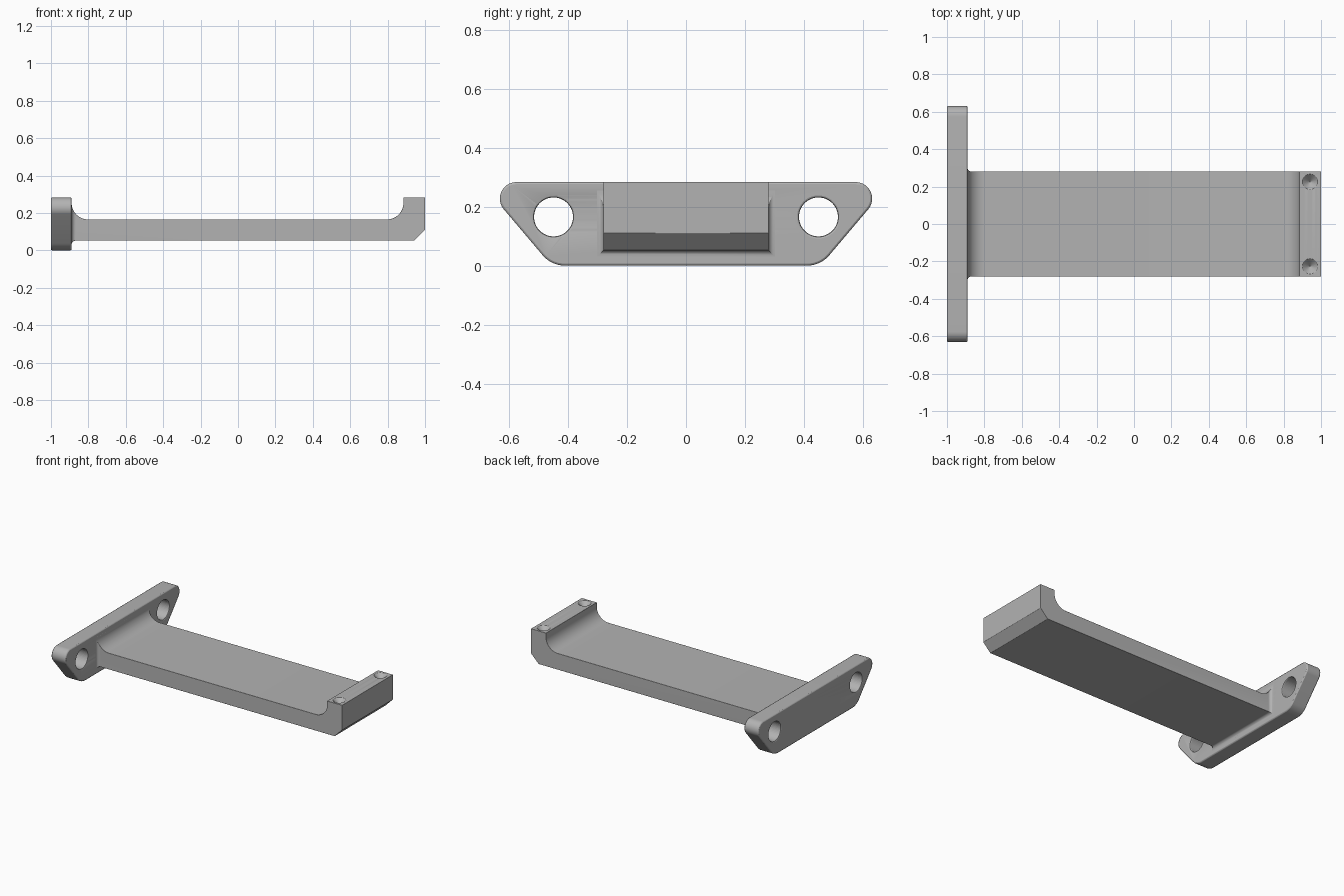
import bpy, bmesh
from math import sin, cos, pi, radians

cube = bpy.data.objects.get("Cube")
if cube:
    bpy.data.objects.remove(cube, do_unlink=True)

grey = bpy.data.materials.new("plain_grey")
grey.use_nodes = True
grey.diffuse_color = (0.45, 0.45, 0.45, 1)
grey.node_tree.nodes["Principled BSDF"].inputs["Base Color"].default_value = (0.45, 0.45, 0.45, 1)


def make(name, bm):
    bmesh.ops.recalc_face_normals(bm, faces=bm.faces)
    mesh = bpy.data.meshes.new(name)
    bm.to_mesh(mesh)
    bm.free()
    mesh.materials.append(grey)
    obj = bpy.data.objects.new(name, mesh)
    bpy.context.collection.objects.link(obj)
    return obj


def arc(cx, cy, r, a0, a1, n=10):
    angles = [radians(a0 + (a1 - a0) * i / n) for i in range(n + 1)]
    return [(cx + r * cos(a), cy + r * sin(a)) for a in angles]


def cut(target, cutter):
    cutter.hide_render = True
    cutter.hide_set(True)
    cutter.display_type = 'WIRE'
    mod = target.modifiers.new("cut", 'BOOLEAN')
    mod.operation = 'DIFFERENCE'
    mod.solver = 'EXACT'
    mod.object = cutter


def cone(name, place, r1, r2, depth, axis='Z'):
    bm = bmesh.new()
    bmesh.ops.create_cone(bm, cap_ends=True, segments=48, radius1=r1, radius2=r2, depth=depth)
    obj = make(name, bm)
    obj.location = place
    if axis == 'X':
        obj.rotation_euler.y = pi / 2
    return obj


def finish(obj, width):
    bev = obj.modifiers.new("soft_edges", 'BEVEL')
    bev.width = width
    bev.segments = 2
    bev.limit_method = 'ANGLE'
    bev.angle_limit = radians(35)
    bpy.ops.object.select_all(action='DESELECT')
    obj.select_set(True)
    bpy.context.view_layer.objects.active = obj
    bpy.ops.object.shade_smooth_by_angle(angle=radians(30))


TOP, BACK, FACE = 0.283, -1.0, -0.89

# Mounting plate: mirrored rounded outline, extruded along x
half = arc(0.41, 0.1, 0.1, -90, -38) + arc(0.575, TOP - 0.056, 0.056, -38, 90, 16)
outline = half + [(-y, z) for y, z in reversed(half)]
bm = bmesh.new()
face = bm.faces.new([bm.verts.new((BACK, y, z)) for y, z in outline])
ext = bmesh.ops.extrude_face_region(bm, geom=[face])
bmesh.ops.translate(bm, vec=(FACE - BACK, 0, 0),
                    verts=[v for v in ext["geom"] if isinstance(v, bmesh.types.BMVert)])
plate = make("mounting_plate", bm)

# Screw holes
for side, y in (("left", 0.449), ("right", -0.449)):
    cut(plate, cone("screw_hole_cutter_" + side, (-0.945, y, 0.165), 0.066, 0.066, 0.4, 'X'))
finish(plate, 0.007)

# Arm with flared root, raised lip and chamfered tip: rectangular stations along x
LOW, DECK, HALF, R, SMALL = 0.052, 0.165, 0.28, 0.09, 0.022
stations = [(FACE - 0.04, LOW - SMALL, DECK + R, HALF + SMALL)]
dense = [SMALL * (1 - cos(i * pi / 12)) for i in range(7)]
dense += [R * (1 - cos(i * pi / 24)) for i in range(6, 13)]
for d in sorted(set(dense)):
    s = max(0.0, SMALL - d)
    flare = SMALL - (SMALL ** 2 - s ** 2) ** 0.5
    rise = R - (R ** 2 - (R - d) ** 2) ** 0.5
    stations.append((FACE + d, LOW - flare, DECK + rise, HALF + flare))
for x, z in arc(0.885 - R, DECK + R, R, -90, 0, 12):
    stations.append((x, LOW, z, HALF))
stations += [(0.885, LOW, TOP, HALF), (0.942, LOW, TOP, HALF), (1.0, 0.11, TOP, HALF)]

bm = bmesh.new()
rings = [[bm.verts.new((x, sy * w, z)) for sy, z in ((-1, lo), (1, lo), (1, hi), (-1, hi))]
         for x, lo, hi, w in stations]
for a, b in zip(rings, rings[1:]):
    for i in range(4):
        j = (i + 1) % 4
        bm.faces.new((a[i], a[j], b[j], b[i]))
bm.faces.new(rings[0])
bm.faces.new(rings[-1])
# merge the coincident lip station and flat strips into clean faces
bmesh.ops.remove_doubles(bm, verts=bm.verts, dist=0.0001)
bmesh.ops.dissolve_limit(bm, angle_limit=radians(0.5), verts=bm.verts, edges=bm.edges)
arm = make("arm", bm)

# Conical dimples on the lip
for side, y in (("left", 0.226), ("right", -0.226)):
    cut(arm, cone("dimple_cutter_" + side, (0.941, y, TOP), 0.0, 0.082, 0.084))
finish(arm, 0.004)
